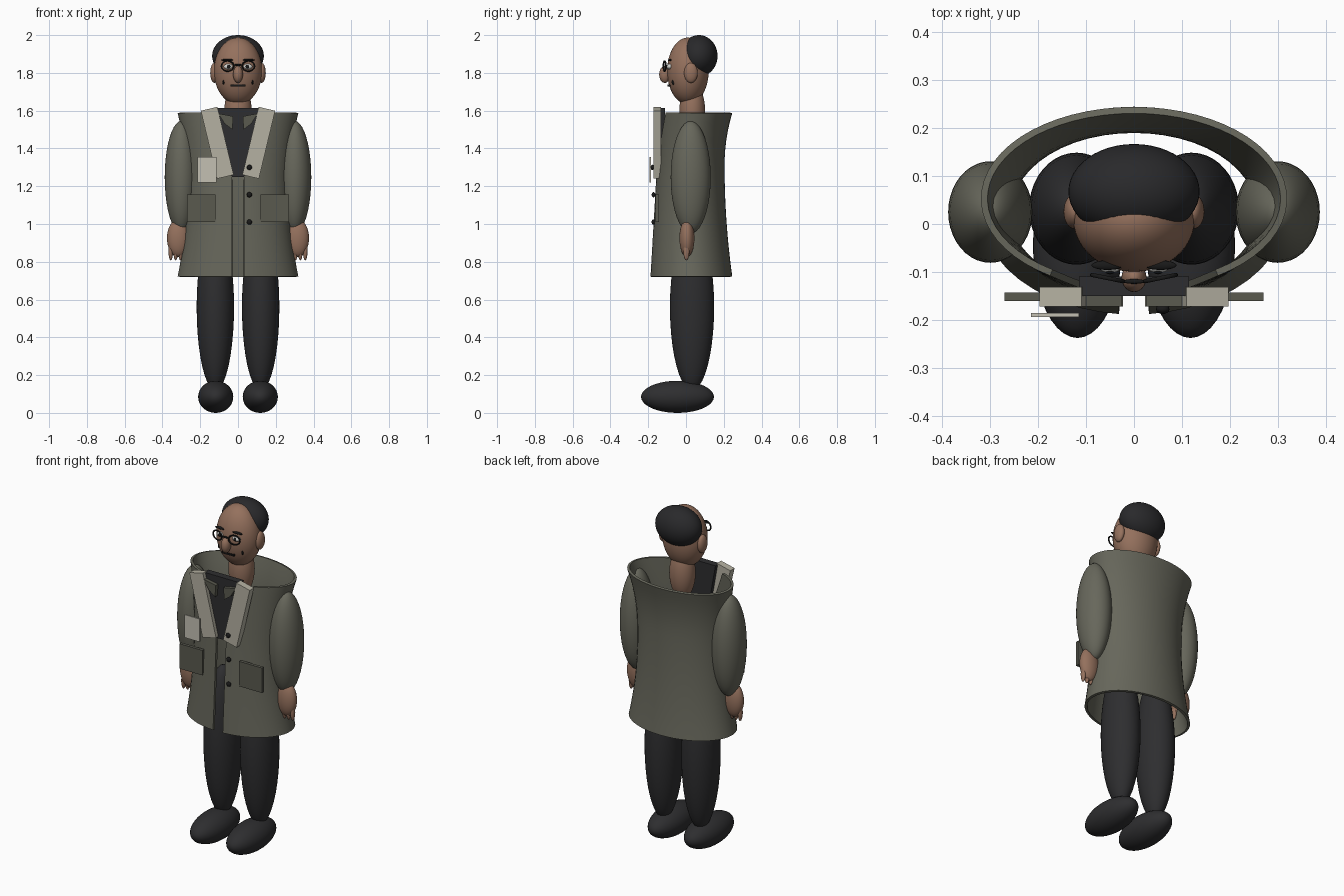
import bpy, bmesh, math

if "Cube" in bpy.data.objects:
    bpy.data.objects.remove(bpy.data.objects["Cube"])

def mat(name, r, g, b):
    m = bpy.data.materials.new(name)
    m.diffuse_color = (r, g, b, 1)
    m.use_nodes = True
    m.node_tree.nodes["Principled BSDF"].inputs["Base Color"].default_value = m.diffuse_color
    return m

SKIN = mat("brown_skin", 0.30, 0.165, 0.11)
COAT = mat("olive_grey_coat", 0.135, 0.135, 0.105)
TRIM = mat("dark_olive_trim", 0.10, 0.10, 0.078)
PALE = mat("pale_lapel", 0.46, 0.44, 0.36)
CARD = mat("card_cream", 0.55, 0.53, 0.45)
DARK = mat("charcoal_cloth", 0.027, 0.027, 0.029)
HAIR = mat("black_hair", 0.022, 0.022, 0.024)
BLACK = mat("black_detail", 0.01, 0.01, 0.01)
WHITE = mat("eye_white", 0.65, 0.65, 0.62)

def finish(name, bm, m, smooth=True):
    bmesh.ops.recalc_face_normals(bm, faces=bm.faces)
    me = bpy.data.meshes.new(name)
    bm.to_mesh(me)
    bm.free()
    me.materials.append(m)
    if smooth:
        for p in me.polygons:
            p.use_smooth = True
        me.set_sharp_from_angle(angle=math.radians(40))
    ob = bpy.data.objects.new(name, me)
    bpy.context.collection.objects.link(ob)
    return ob

def ball(name, c, r, m, segs=32):
    bm = bmesh.new()
    bmesh.ops.create_uvsphere(bm, u_segments=segs, v_segments=segs // 2, radius=1)
    ob = finish(name, bm, m)
    ob.location, ob.scale = c, r
    return ob

def box(name, c, size, m, tilt=0):
    bm = bmesh.new()
    bmesh.ops.create_cube(bm, size=1)
    ob = finish(name, bm, m, False)
    ob.location, ob.scale, ob.rotation_euler = c, size, (0, tilt, 0)
    return ob

def prism(name, pts, y0, y1, m):
    # flat x-z outline extruded along y
    bm = bmesh.new()
    f = bm.faces.new([bm.verts.new((x, y0, z)) for x, z in pts])
    g = bmesh.ops.extrude_face_region(bm, geom=[f])["geom"]
    bmesh.ops.translate(bm, vec=(0, y1 - y0, 0),
                        verts=[v for v in g if isinstance(v, bmesh.types.BMVert)])
    return finish(name, bm, m, False)

# open-fronted coat: elliptical rings, nipped at the waist, V opening at the chest
def coat(z0=0.72, z1=1.59, rows=18, cols=48):
    bm = bmesh.new()
    rings = []
    for i in range(rows + 1):
        u = i / rows
        z = z0 + (z1 - z0) * u
        dx = (u - 0.55) / (0.55 if u < 0.55 else 0.45)
        dy = (u - 0.68) / (0.68 if u < 0.68 else 0.32)
        rx = 0.257 + 0.049 * dx * dx
        back, front = 0.19 + 0.041 * dy * dy, -0.175 + 0.05 * u
        cy, ry = (back + front) / 2, (back - front) / 2
        gap = 0.03 + max(0, z - 1.25) / 0.34 * 0.14
        a0 = math.asin(gap / rx)
        ring = []
        for j in range(cols + 1):
            a = a0 + (2 * math.pi - 2 * a0) * j / cols
            ring.append(bm.verts.new((rx * math.sin(a), cy - ry * math.cos(a), z)))
        rings.append(ring)
    for lo, hi in zip(rings, rings[1:]):
        for j in range(cols):
            bm.faces.new((lo[j], lo[j + 1], hi[j + 1], hi[j]))
    bmesh.ops.recalc_face_normals(bm, faces=bm.faces)
    bmesh.ops.solidify(bm, geom=bm.faces[:], thickness=0.014)
    return finish("coat", bm, COAT)

coat()

# head, neck, hair and face
ball("head", (0, 0.01, 1.81), (0.127, 0.11, 0.177), SKIN, 48)
ball("neck", (0, 0.033, 1.6), (0.072, 0.068, 0.15), SKIN)
ball("hair", (0, 0.068, 1.89), (0.137, 0.099, 0.11), HAIR, 48)
ball("nose", (0, -0.112, 1.792), (0.026, 0.03, 0.045), SKIN)
box("mouth", (0, -0.09, 1.733), (0.08, 0.014, 0.009), BLACK)

# shirt front in the coat opening
prism("shirt_front", [(-0.115, 1.615), (0.115, 1.615), (0.05, 1.25), (-0.05, 1.25)],
      -0.15, -0.11, DARK)

for s, side in ((-1, "right"), (1, "left")):
    ball(side + "_ear", (s * 0.125, 0.026, 1.8), (0.022, 0.036, 0.053), SKIN)
    ball(side + "_eye", (s * 0.05, -0.086, 1.833), (0.026, 0.016, 0.015), WHITE)
    ball(side + "_pupil", (s * 0.05, -0.099, 1.833), (0.01, 0.006, 0.01), BLACK, 16)
    ball(side + "_eyebrow", (s * 0.055, -0.086, 1.868), (0.034, 0.01, 0.006), BLACK, 16)
    ball(side + "_cheek_crease", (s * 0.077, -0.068, 1.75), (0.005, 0.008, 0.013), BLACK, 16)
    # glasses rim
    bpy.ops.mesh.primitive_torus_add(major_radius=0.033, minor_radius=0.0045,
                                     major_segments=32, minor_segments=10,
                                     location=(s * 0.055, -0.113, 1.836),
                                     rotation=(math.pi / 2, 0, s * 0.2))
    rim = bpy.context.object
    rim.name = side + "_glasses_rim"
    rim.scale = (1, 0.82, 1)
    rim.data.materials.append(BLACK)
    bpy.ops.object.shade_smooth()
    # sleeves and hands
    ball(side + "_sleeve", (s * 0.3, 0.025, 1.248), (0.088, 0.106, 0.297), COAT, 40)
    ball(side + "_hand", (s * 0.316, 0.005, 0.925), (0.06, 0.04, 0.1), SKIN)
    for k in range(4):
        ball(f"{side}_finger_{k + 1}", (s * (0.278 + 0.026 * k), 0.002, 0.855),
             (0.012, 0.016, 0.048), SKIN, 16)
    # trousers and shoes
    ball(side + "_trouser_leg", (s * 0.12, 0.032, 0.56), (0.099, 0.117, 0.44), DARK, 40)
    ball(side + "_shoe", (s * 0.118, -0.045, 0.085), (0.093, 0.193, 0.085), DARK, 40)
    # lapels, collar flaps and pockets
    box(side + "_lapel", (s * 0.11, -0.152, 1.43), (0.09, 0.04, 0.37), PALE, s * 0.235)
    prism(side + "_collar_flap", [(s * 0.105, 1.585), (s * 0.025, 1.57), (s * 0.03, 1.5),
                                  (s * 0.07, 1.53)], -0.172, -0.148, TRIM)
    box(side + "_pocket", (s * 0.195, -0.152, 1.083), (0.15, 0.018, 0.147), TRIM)

ball("glasses_bridge", (0, -0.12, 1.842), (0.024, 0.005, 0.005), BLACK, 16)

# chest card and buttons
box("chest_card", (-0.165, -0.19, 1.288), (0.1, 0.008, 0.135), CARD)
for k, z in enumerate((1.3, 1.155, 1.01)):
    ball(f"button_{k + 1}", (0.06, -0.172 if k else -0.178, z), (0.014, 0.01, 0.014), BLACK, 16)
